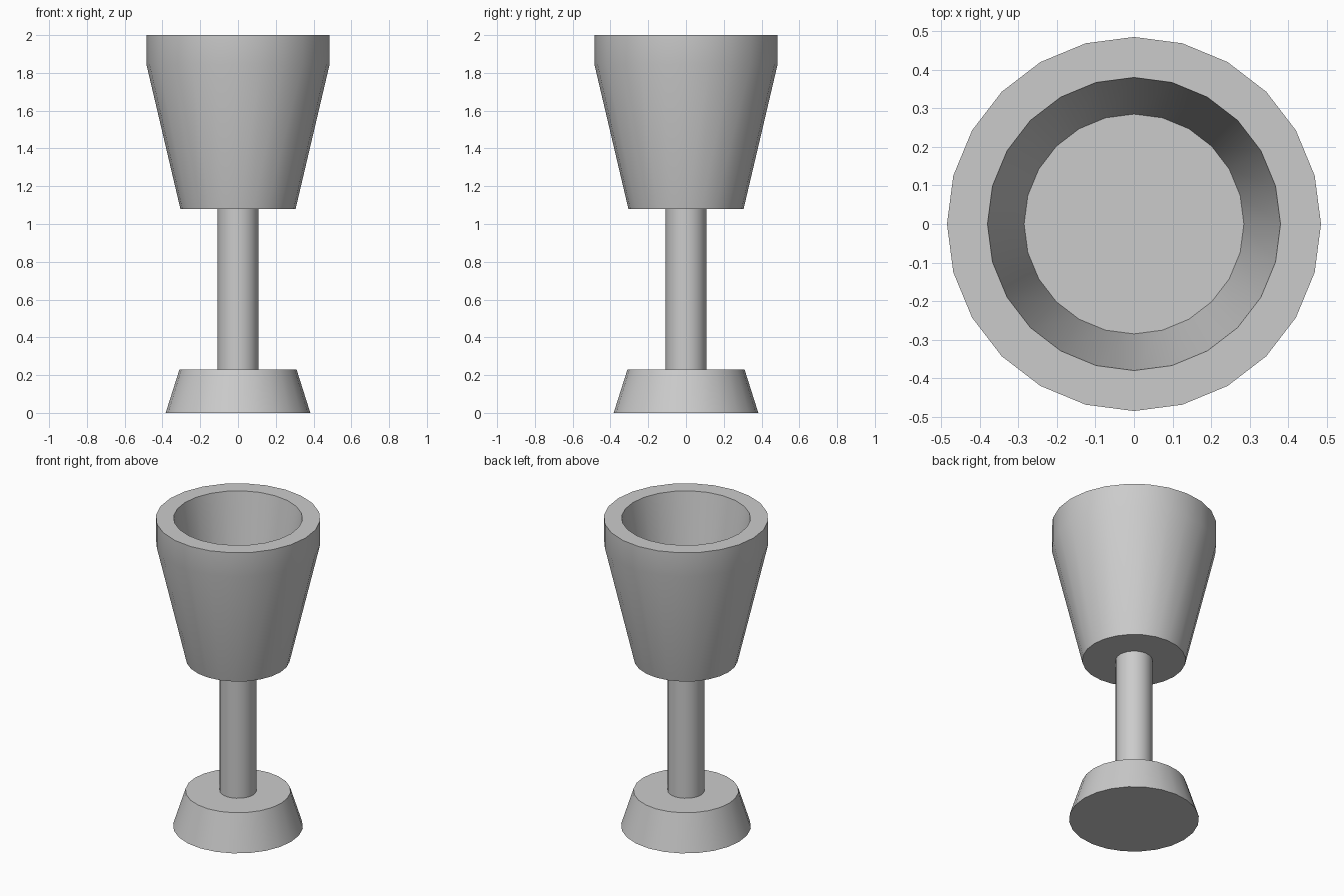
import bpy, bmesh, math

if "Cube" in bpy.data.objects:
    bpy.data.objects.remove(bpy.data.objects["Cube"])

SIDES = 24


def lathe(name, profile, cap_start=False, cap_end=False):
    """Revolve (radius, height) points around z, running up the outside."""
    bm = bmesh.new()
    rings = []
    for r, z in profile:
        rings.append([bm.verts.new((r * math.cos(2 * math.pi * i / SIDES),
                                    r * math.sin(2 * math.pi * i / SIDES), z))
                      for i in range(SIDES)])
    for a, b in zip(rings, rings[1:]):
        for i in range(SIDES):
            j = (i + 1) % SIDES
            bm.faces.new((a[i], a[j], b[j], b[i]))
    if cap_start:
        bm.faces.new(rings[0][::-1])
    if cap_end:
        bm.faces.new(rings[-1])
    mesh = bpy.data.meshes.new(name)
    bm.to_mesh(mesh)
    bm.free()
    obj = bpy.data.objects.new(name, mesh)
    bpy.context.collection.objects.link(obj)
    bpy.ops.object.select_all(action='DESELECT')
    obj.select_set(True)
    bpy.context.view_layer.objects.active = obj
    bpy.ops.object.shade_smooth_by_angle(angle=math.radians(30))
    return obj


# Tapered foot, open where the stem meets it
lathe("foot", [(0.383, 0), (0.31, 0.23), (0.108, 0.23)], cap_start=True)

# Straight stem
lathe("stem", [(0.108, 0.23), (0.108, 1.08)])

# Thick-walled cup: underside, flared wall, straight lip, rim, inner wall, floor
lathe("cup", [(0.108, 1.08), (0.305, 1.08), (0.485, 1.845), (0.485, 2.0),
              (0.38, 2.0), (0.285, 1.45)], cap_end=True)
